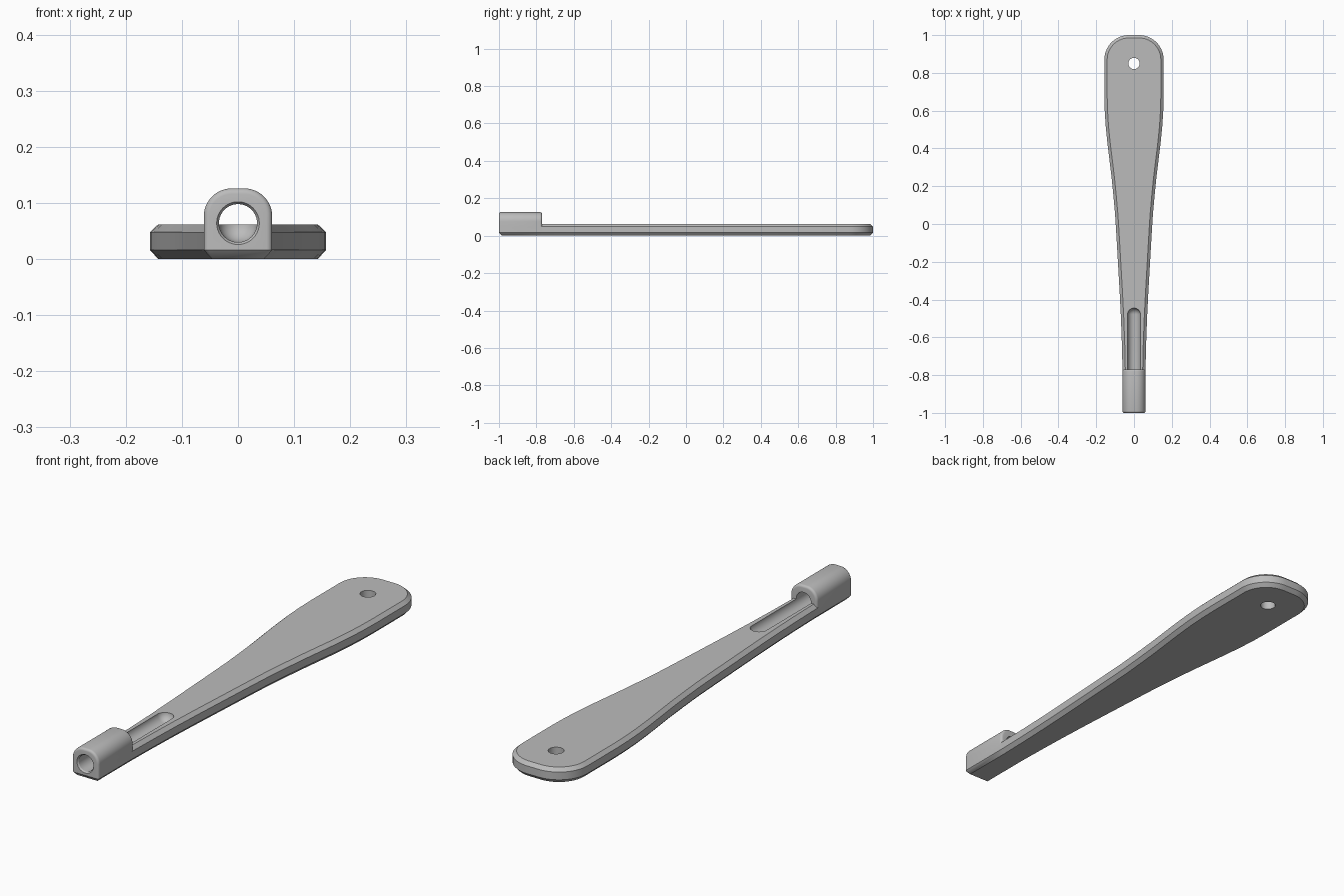
import bpy
import bmesh
from math import sin, cos, pi

if "Cube" in bpy.data.objects:
    bpy.data.objects.remove(bpy.data.objects["Cube"])

grey = bpy.data.materials.new("mid grey")
grey.use_nodes = True
grey.diffuse_color = (0.5, 0.5, 0.5, 1)
grey.node_tree.nodes["Principled BSDF"].inputs["Base Color"].default_value = (0.5, 0.5, 0.5, 1)

HALF_NECK, HALF_HEAD = 0.061, 0.157
FILLET = 0.01
BORE_Z, BORE_R = 0.064, 0.034


def arc(cx, cy, r, start, end, steps):
    angles = [start + (end - start) * i / steps for i in range(steps + 1)]
    return [(cx + r * cos(a), cy + r * sin(a)) for a in angles]


def loft(name, rings):
    """Skin a list of equal-length closed rings and cap both ends."""
    bm = bmesh.new()
    loops = [[bm.verts.new(p) for p in ring] for ring in rings]
    n = len(loops[0])
    for a, b in zip(loops, loops[1:]):
        for i in range(n):
            j = (i + 1) % n
            bm.faces.new((a[i], a[j], b[j], b[i]))
    bm.faces.new(loops[0])
    bm.faces.new(loops[-1])
    bmesh.ops.remove_doubles(bm, verts=bm.verts, dist=1e-5)
    bmesh.ops.recalc_face_normals(bm, faces=bm.faces)
    mesh = bpy.data.meshes.new(name)
    bm.to_mesh(mesh)
    bm.free()
    mesh.materials.append(grey)
    obj = bpy.data.objects.new(name, mesh)
    bpy.context.collection.objects.link(obj)
    return obj


def mirrored(half):
    return half + [(-x, y) for x, y in reversed(half)]


# Flat handle: rounded wide end tapering to a narrow neck
taper = [(0.157, 0.68), (0.155, 0.6), (0.15, 0.52), (0.141, 0.43), (0.13, 0.34),
         (0.119, 0.25), (0.109, 0.15), (0.1, 0.05), (0.092, -0.08), (0.084, -0.22),
         (0.076, -0.36), (0.069, -0.5), (0.064, -0.64), (0.061, -0.77)]


def handle_outline(inset):
    c = max(FILLET, inset)
    big = 0.13
    half = arc(HALF_NECK - c, -1 + c, c - inset, -pi / 2, 0, 4)
    half += [(x - inset, y) for x, y in reversed(taper)]
    half += arc(HALF_HEAD - big, 1 - big, big - inset, 0, pi / 2, 14)
    return mirrored(half)


levels = [(0, 0.015), (0.016, 0), (0.048, 0), (0.062, 0.015)]
handle = loft("handle", [[(x, y, z) for x, y in handle_outline(d)] for z, d in levels])


# Arched socket block on the narrow end, filleted front and back
def arch(inset):
    r = 0.05
    half = [(HALF_NECK - inset, 0.03)]
    half += arc(HALF_NECK - r, 0.126 - r, r - inset, 0, pi / 2, 12)
    return mirrored(half)


front = arc(0, 0, FILLET, 0, pi / 2, 4)
sections = [(-1 + FILLET - a, FILLET - b) for a, b in front]
sections += [(-0.77 - FILLET + a, FILLET - b) for a, b in reversed(front)]
socket = loft("socket", [[(x, y, z) for x, z in arch(d)] for y, d in sections])

# Round-ended bore that runs on as an open groove in the handle
profile = [(-1.01, 0.045), (-0.994, BORE_R)]
profile += [(y, max(r, 0.0005)) for y, r in arc(-0.479, 0, BORE_R, pi / 2, 0, 8)]
bore = loft("bore_cutter", [[(x, y, z) for x, z in arc(0, BORE_Z, r, 0, 2 * pi, 40)[:-1]]
                            for y, r in profile])

# Hanging hole in the wide end
hole = loft("hole_cutter", [[(x, y, z) for x, y in arc(0, 0.85, 0.03, 0, 2 * pi, 32)[:-1]]
                            for z in (-0.1, 0.2)])

# Join the block and cut the openings
bpy.context.view_layer.objects.active = handle
for tool, operation in ((socket, "UNION"), (bore, "DIFFERENCE"), (hole, "DIFFERENCE")):
    mod = handle.modifiers.new(tool.name, "BOOLEAN")
    mod.operation = operation
    mod.solver = "EXACT"
    mod.object = tool
    bpy.ops.object.modifier_apply(modifier=mod.name)
    bpy.data.objects.remove(tool)

bpy.ops.object.select_all(action="DESELECT")
handle.select_set(True)
bpy.ops.object.shade_smooth_by_angle(angle=pi / 6)
